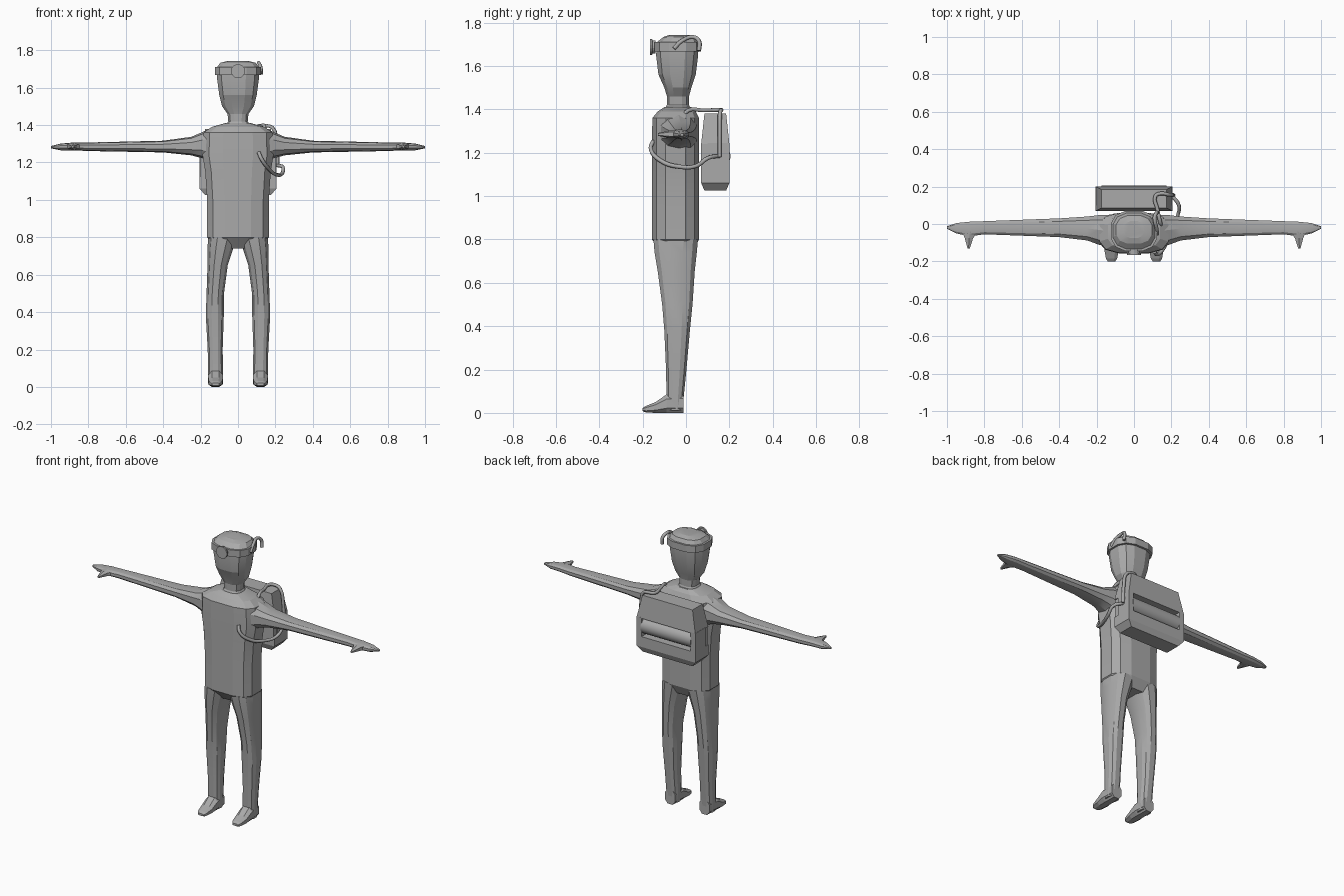
import bpy
import bmesh
import math
from mathutils import Vector

cube = bpy.data.objects.get("Cube")
if cube:
    bpy.data.objects.remove(cube, do_unlink=True)

grey = bpy.data.materials.new("plain grey")
grey.use_nodes = True
colour = (0.4, 0.4, 0.4, 1)
grey.diffuse_color = colour
grey.node_tree.nodes["Principled BSDF"].inputs["Base Color"].default_value = colour

# How the (along, a, b) coordinates of a section map to x, y, z
AXES = {
    "x": lambda along, a, b: Vector((along, a, b)),
    "y": lambda along, a, b: Vector((a, along, b)),
    "z": lambda along, a, b: Vector((a, b, along)),
}


def finish(name, bm, smooth=None):
    bmesh.ops.recalc_face_normals(bm, faces=bm.faces)
    mesh = bpy.data.meshes.new(name)
    bm.to_mesh(mesh)
    bm.free()
    mesh.materials.append(grey)
    obj = bpy.data.objects.new(name, mesh)
    bpy.context.collection.objects.link(obj)
    if smooth:
        bpy.ops.object.select_all(action="DESELECT")
        obj.select_set(True)
        bpy.context.view_layer.objects.active = obj
        bpy.ops.object.shade_smooth_by_angle(angle=math.radians(smooth))
    return obj


def section(sides, squareness):
    """Unit outline with flat sides, filling the square from -1 to 1."""
    pts = []
    for i in range(sides):
        t = (i + 0.5) * math.tau / sides
        c, s = math.cos(t), math.sin(t)
        pts.append((math.copysign(abs(c) ** squareness, c),
                    math.copysign(abs(s) ** squareness, s)))
    reach = max(p[0] for p in pts)
    return [(a / reach, b / reach) for a, b in pts]


def loft(name, axis, rings, sides=12, squareness=0.8, mirror=False, smooth=None):
    """Skin through rings given as (along, a_min, a_max, b_min, b_max)."""
    bm = bmesh.new()
    outline = section(sides, squareness)
    for flip in ((1, -1) if mirror else (1,)):
        loops = []
        for along, a0, a1, b0, b1 in rings:
            loop = []
            for a, b in outline:
                p = AXES[axis](along, (a0 + a1 + a * (a1 - a0)) / 2,
                               (b0 + b1 + b * (b1 - b0)) / 2)
                p.x *= flip
                loop.append(bm.verts.new(p))
            loops.append(loop)
        for low, high in zip(loops, loops[1:]):
            for i in range(sides):
                j = (i + 1) % sides
                bm.faces.new((low[i], low[j], high[j], high[i]))
        bm.faces.new(loops[0])
        bm.faces.new(loops[-1])
    return finish(name, bm, smooth)


def tube(name, points, radius=0.01):
    curve = bpy.data.curves.new(name, "CURVE")
    curve.dimensions = "3D"
    curve.bevel_depth = radius
    curve.bevel_resolution = 1
    curve.resolution_u = 4
    curve.use_fill_caps = True
    spline = curve.splines.new("BEZIER")
    spline.bezier_points.add(len(points) - 1)
    for bez, co in zip(spline.bezier_points, points):
        bez.co = co
        bez.handle_left_type = bez.handle_right_type = "AUTO"
    curve.materials.append(grey)
    obj = bpy.data.objects.new(name, curve)
    bpy.context.collection.objects.link(obj)
    return obj


# Body
loft("torso", "z", [
    (0.74, -.11, .11, -.11, .03),
    (0.80, -.165, .165, -.157, .06),
    (1.00, -.165, .165, -.157, .06),
    (1.15, -.175, .175, -.157, .06),
    (1.24, -.19, .19, -.157, .06),
    (1.36, -.185, .185, -.155, .06),
    (1.39, -.14, .14, -.13, .045),
    (1.41, -.07, .07, -.1, .025)], squareness=0.65, smooth=15)
loft("neck_and_head", "z", [
    (1.38, -.08, .08, -.11, .03),
    (1.42, -.052, .052, -.088, .014),
    (1.46, -.056, .056, -.088, .014),
    (1.50, -.085, .085, -.1, .025),
    (1.56, -.1, .1, -.127, .045),
    (1.65, -.112, .112, -.138, .056),
    (1.71, -.112, .112, -.133, .058),
    (1.733, -.095, .095, -.105, .045),
    (1.743, -.055, .055, -.075, .015)], squareness=0.75, smooth=15)
loft("legs", "z", [
    (0.80, .005, .16, -.15, .055),
    (0.74, .025, .163, -.145, .05),
    (0.65, .055, .163, -.13, .04),
    (0.50, .075, .168, -.11, .03),
    (0.38, .076, .172, -.1, .018),
    (0.20, .082, .162, -.092, .002),
    (0.08, .08, .16, -.09, -.01),
    (0.01, .084, .156, -.088, -.015)], mirror=True, smooth=20)
loft("feet", "y", [
    (-.012, .085, .155, 0, .09),
    (-.09, .08, .16, 0, .085),
    (-.14, .082, .158, 0, .05),
    (-.185, .09, .15, .002, .032),
    (-.2, .1, .14, .008, .022)], sides=8, mirror=True)
loft("arms", "x", [
    (0.12, -.13, .05, 1.19, 1.39),
    (0.19, -.11, .047, 1.225, 1.36),
    (0.25, -.088, .04, 1.24, 1.335),
    (0.40, -.07, .03, 1.255, 1.315),
    (0.80, -.055, .015, 1.262, 1.306),
    (0.88, -.066, .012, 1.266, 1.306),
    (0.95, -.05, .005, 1.266, 1.3),
    (1.00, -.026, -.012, 1.276, 1.288)], sides=10, mirror=True, smooth=20)
loft("thumbs", "y", [
    (-.04, .83, .92, 1.268, 1.304),
    (-.075, .86, .905, 1.27, 1.3),
    (-.13, .878, .89, 1.278, 1.29)], sides=6, mirror=True)

# Headband with lamp and its short lead
loft("headband", "z", [
    (1.667, -.124, .124, -.145, .07),
    (1.71, -.124, .124, -.145, .07)], squareness=0.75)
loft("headlamp", "y", [
    (-.14, -.03, .03, 1.658, 1.718),
    (-.155, -.03, .03, 1.658, 1.718),
    (-.156, -.037, .037, 1.651, 1.725),
    (-.165, -.037, .037, 1.651, 1.725)], sides=16, squareness=1)
tube("lamp_lead", [(.125, -.055, 1.68), (.12, -.02, 1.715), (.11, .035, 1.733),
                   (.12, .06, 1.715), (.125, .06, 1.67)])


# Backpack: two tapered blocks, a thin core, end plates and a roll
def block(name, rings):
    return loft(name, "z", rings, sides=4, squareness=1)


block("pack_top", [(1.24, -.205, .205, .07, .2), (1.38, -.175, .175, .085, .185)])
block("pack_base", [(1.025, -.175, .175, .085, .185), (1.06, -.205, .205, .07, .2),
                    (1.125, -.205, .205, .07, .2)])
block("pack_core", [(1.12, -.2, .2, .07, .11), (1.245, -.2, .2, .07, .11)])
for side, x in (("left", .188), ("right", -.188)):
    block("pack_plate_" + side, [(1.12, x - .017, x + .017, .1, .2),
                                 (1.245, x - .017, x + .017, .1, .2)])
loft("pack_roll", "x", [(-.175, .105, .205, 1.133, 1.233),
                        (.175, .105, .205, 1.133, 1.233)],
     sides=20, squareness=1, smooth=40)

# Hoses from the pack to the shoulder and the chest
tube("shoulder_hose", [(.145, -.01, 1.37), (.14, .01, 1.395), (.125, .08, 1.395),
                       (.115, .15, 1.397), (.145, .163, 1.397), (.185, .157, 1.385),
                       (.207, .155, 1.3), (.212, .155, 1.18)])
tube("chest_hose", [(.11, -.15, 1.255), (.125, -.163, 1.22), (.165, -.12, 1.165),
                    (.205, -.03, 1.135), (.235, .05, 1.14), (.24, .1, 1.175),
                    (.2, .155, 1.185)])
